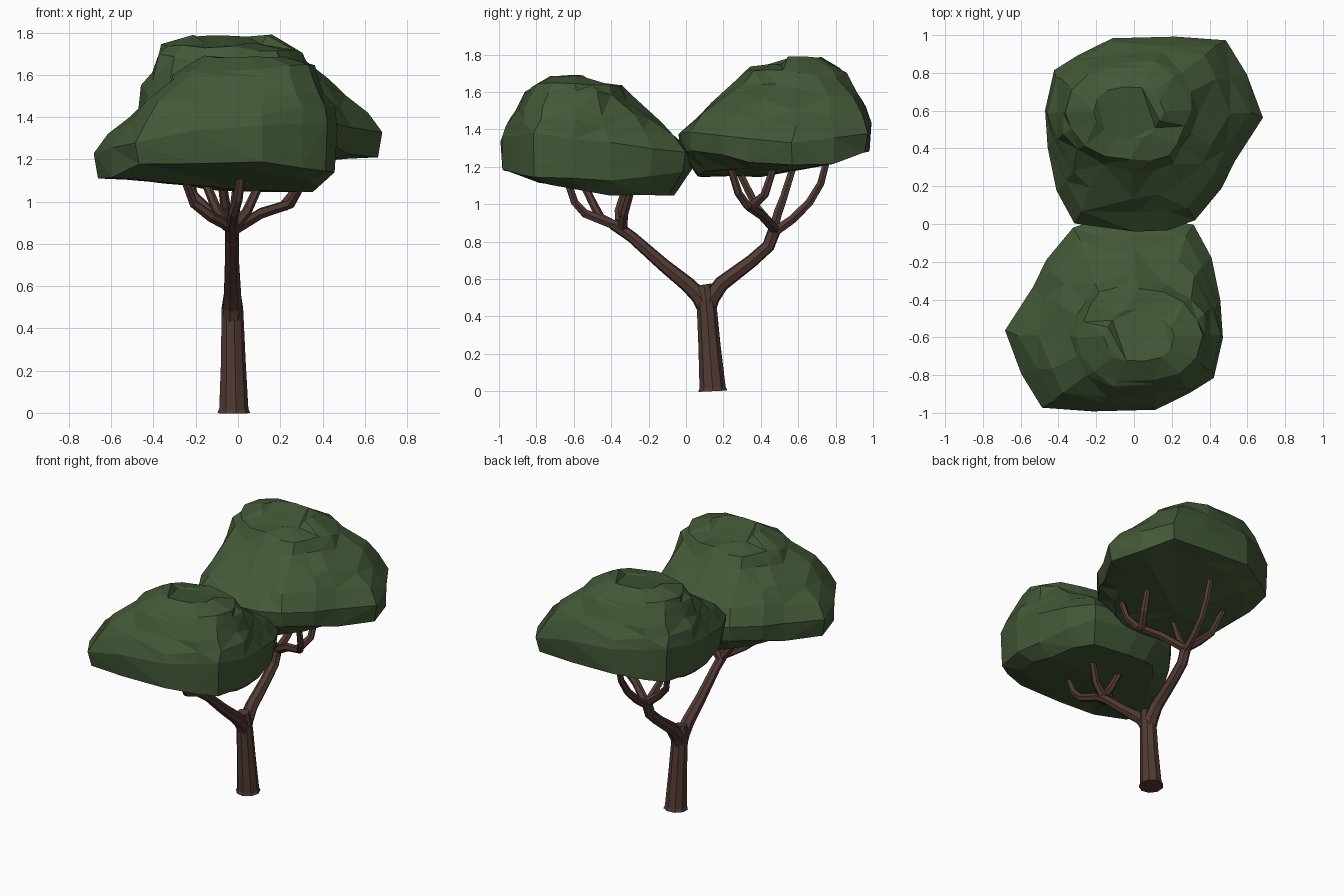
import bpy, bmesh, math, random
from mathutils import Vector

random.seed(7)


def material(name, rgb):
    m = bpy.data.materials.new(name)
    m.diffuse_color = (*rgb, 1)
    return m


BARK = material("bark brown", (0.085, 0.043, 0.034))
LEAF = material("leaf green", (0.056, 0.098, 0.038))


def finish(bm, name, mat):
    bmesh.ops.recalc_face_normals(bm, faces=bm.faces)
    mesh = bpy.data.meshes.new(name)
    bm.to_mesh(mesh)
    bm.free()
    mesh.materials.append(mat)
    ob = bpy.data.objects.new(name, mesh)
    bpy.context.collection.objects.link(ob)
    return ob


def loft(bm, rings):
    """Bridge closed rings of equal length with quads."""
    for a, b in zip(rings, rings[1:]):
        n = len(a)
        for i in range(n):
            j = (i + 1) % n
            bm.faces.new((a[i], a[j], b[j], b[i]))


def tube(name, path, sides=7):
    """Tapered limb through points (x, y, z, radius)."""
    bm = bmesh.new()
    pts = [Vector(p[:3]) for p in path]
    side, rings = Vector((1, 0, 0)), []
    for k, p in enumerate(pts):
        d = (pts[min(k + 1, len(pts) - 1)] - pts[max(k - 1, 0)]).normalized()
        side = (side - d * side.dot(d)).normalized()
        up = d.cross(side)
        rings.append([bm.verts.new(p + path[k][3] * (
            side * math.cos(a) + up * math.sin(a)))
            for a in (2 * math.pi * i / sides for i in range(sides))])
    loft(bm, rings)
    bm.faces.new(rings[0])
    bm.faces.new(rings[-1])
    return finish(bm, name, BARK)


# Trunk with flared foot
tube("trunk", [(-0.022, 0.143, 0, 0.079), (-0.022, 0.142, 0.02, 0.071),
               (-0.024, 0.125, 0.25, 0.060), (-0.027, 0.113, 0.42, 0.055),
               (-0.028, 0.105, 0.50, 0.052), (-0.028, 0.095, 0.57, 0.040)], 9)

# Two main limbs
tube("front_limb", [(-0.028, 0.12, 0.41, 0.046), (-0.028, 0.075, 0.505, 0.047),
                    (-0.028, 0.01, 0.57, 0.042), (-0.03, -0.12, 0.675, 0.036),
                    (-0.03, -0.29, 0.825, 0.031), (-0.03, -0.39, 0.895, 0.032)])
tube("rear_limb", [(-0.028, 0.105, 0.41, 0.046), (-0.028, 0.135, 0.50, 0.047),
                   (-0.028, 0.19, 0.575, 0.042), (-0.03, 0.35, 0.695, 0.036),
                   (-0.03, 0.44, 0.775, 0.035), (-0.03, 0.48, 0.88, 0.035)])

# Twigs reaching into the crowns
TWIGS = {
    "front_twig": [
        [(-0.03, -0.36, 0.88), (-0.02, -0.54, 0.95), (0.0, -0.595, 1.01), (0.02, -0.65, 1.17)],
        [(-0.03, -0.35, 0.87), (-0.10, -0.36, 0.96), (-0.17, -0.31, 1.13)],
        [(-0.03, -0.34, 0.87), (0.04, -0.33, 0.95), (0.12, -0.28, 1.12)],
        [(-0.03, -0.37, 0.88), (-0.13, -0.46, 0.93), (-0.21, -0.49, 0.99), (-0.27, -0.57, 1.15)],
    ],
    "rear_twig": [
        [(-0.03, 0.48, 0.86), (0.11, 0.40, 0.945), (0.25, 0.33, 0.99), (0.29, 0.28, 1.06), (0.31, 0.23, 1.22)],
        [(0.22, 0.34, 0.98), (0.27, 0.42, 1.05), (0.28, 0.47, 1.20)],
        [(-0.03, 0.47, 0.85), (-0.02, 0.57, 0.92), (-0.01, 0.66, 1.01), (0.0, 0.72, 1.11), (0.0, 0.76, 1.26)],
        [(-0.03, 0.47, 0.87), (-0.13, 0.49, 0.95), (-0.21, 0.52, 1.03), (-0.27, 0.58, 1.22)],
        [(-0.03, 0.48, 0.86), (-0.06, 0.38, 0.98), (-0.09, 0.27, 1.20)],
    ],
}
for name, paths in TWIGS.items():
    for n, path in enumerate(paths, 1):
        radii = [0.029 - 0.010 * k / (len(path) - 1) for k in range(len(path))]
        tube(f"{name}_{n}", [(*p, r) for p, r in zip(path, radii)], 6)

# Crown outline: x, y, rim low z, rim high z, plateau x, plateau y
CROWN = [
    (0.00, 0.04, 1.19, 1.28, 0.02, -0.34), (-0.18, 0.035, 1.18, 1.28, -0.10, -0.34),
    (-0.32, -0.02, 1.18, 1.29, -0.19, -0.37), (-0.46, -0.19, 1.16, 1.27, -0.23, -0.43),
    (-0.53, -0.33, 1.13, 1.25, -0.27, -0.51), (-0.68, -0.56, 1.12, 1.23, -0.30, -0.60),
    (-0.60, -0.79, 1.12, 1.26, -0.27, -0.70), (-0.49, -0.975, 1.17, 1.28, -0.22, -0.79),
    (-0.22, -0.995, 1.18, 1.34, -0.10, -0.83), (0.11, -0.985, 1.18, 1.36, 0.10, -0.82),
    (0.30, -0.895, 1.16, 1.37, 0.25, -0.79), (0.42, -0.815, 1.15, 1.38, 0.33, -0.72),
    (0.475, -0.60, 1.14, 1.35, 0.37, -0.60), (0.455, -0.40, 1.13, 1.33, 0.34, -0.50),
    (0.41, -0.18, 1.14, 1.30, 0.27, -0.42), (0.32, 0.00, 1.18, 1.28, 0.15, -0.36),
]


def crown(name):
    """Faceted leaf mass: sloping underside, bulging rim, stepped plateau."""
    bm = bmesh.new()
    base, peak = Vector((0.02, -0.40, 1.055)), Vector((0.02, -0.60, 1.69))
    rings = [[] for _ in range(8)]
    for i, (x, y, lo, hi, px, py) in enumerate(CROWN):
        low, rim = Vector((x, y, lo)), Vector((x, y, hi))
        top = Vector((px, py, 1.625 + 0.06 * px))
        # underside rises towards the outer front corner
        under = base.lerp(low, 0.78)
        under.z = min(lo - 0.01, 1.045 + 0.25 * max(0, -under.y - 0.47)
                      + 0.1 * max(0, -under.x))
        levels = [under, base.lerp(low, 0.98), rim]
        levels[1].z = lo
        lift = 0.10 if 6 <= i <= 8 else 0.0
        for t, f in ((0.22, 0.28), (0.50, 0.52), (0.85, 0.80)):
            p = rim.lerp(top, t)
            p.z = hi + (top.z - hi) * (f + lift)
            levels.append(p)
        # crest stands above a lower shelf on the inner side
        inner = top.lerp(peak, 0.45)
        inner.z = 1.645 if inner.y > -0.53 else 1.685
        levels += [top, inner]
        for k, (ring, p) in enumerate(zip(rings, levels)):
            j = (0.008, 0.012, 0.005, 0.022, 0.024, 0.018, 0.010, 0.006)[k]
            ring.append(bm.verts.new(p + Vector([random.uniform(-j, j) for _ in "xyz"])))
    loft(bm, rings)
    bm.faces.new(rings[-1])
    c = bm.verts.new(base)
    for i in range(len(rings[0])):
        bm.faces.new((rings[0][i - 1], rings[0][i], c))
    bmesh.ops.triangulate(bm, faces=bm.faces, quad_method='SHORT_EDGE')
    return finish(bm, name, LEAF)


# Rear crown is the front one turned half way round and raised
front = crown("front_crown")
rear = front.copy()
rear.name = "rear_crown"
rear.rotation_euler.z = math.pi
rear.location.z = 0.1
bpy.context.collection.objects.link(rear)
